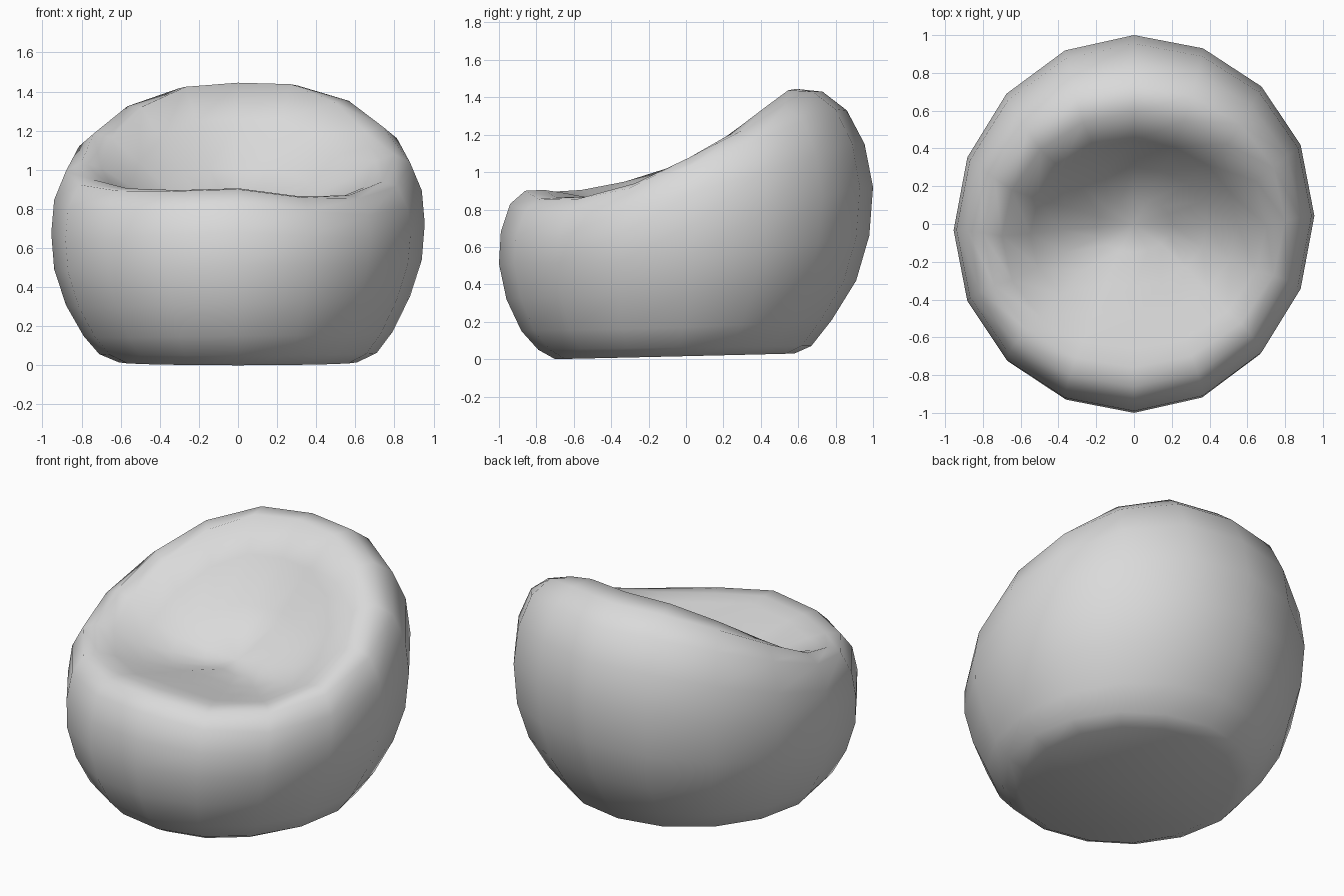
import bpy
import bmesh
import math

default = bpy.data.objects.get("Cube")
if default:
    bpy.data.objects.remove(default, do_unlink=True)

SIDES = 16

# Rings from base to seat: front y, front z, back y, back z, half width, side sag
RINGS = [
    (-.70, .00, .58, .03, .61, 0),
    (-.79, .05, .67, .07, .71, 0),
    (-.88, .15, .78, .21, .79, -.02),
    (-.96, .32, .91, .42, .88, -.04),
    (-1.0, .51, .98, .66, .94, -.07),
    (-.99, .68, 1.0, .92, .955, -.10),
    (-.94, .83, .955, 1.15, .94, -.12),
    (-.86, .90, .86, 1.33, .88, -.10),
    (-.76, .905, .73, 1.43, .80, -.11),
    (-.66, .89, .59, 1.445, .70, -.14),
    (-.50, .86, .44, 1.26, .55, -.13),
    (-.33, .83, .30, 1.00, .39, -.06),
    (-.15, .80, .13, .86, .20, -.01),
]


def add_ring(bm, y_front, z_front, y_back, z_back, half_width, sag):
    """Tilted oval whose sides dip, with the slight twist of a soft bag."""
    verts = []
    # Unevenness grows from none at the base to full at the rim
    slump = min(1, z_front / .3)
    wave = .08 * max(0, (z_front - .5) / .4)
    for i in range(SIDES):
        a = math.tau * i / SIDES
        c, s = math.cos(a), math.sin(a)
        x = half_width * c
        y = (y_front + y_back) / 2 + (y_back - y_front) / 2 * s + .04 * x * abs(c)
        z = (z_front + z_back) / 2 + (z_back - z_front) / 2 * s + sag * c * c
        # Front corners sink, back corners rise, and the bag leans to one side
        z += wave * abs(c) * s + .025 * slump * x
        if s < 0:
            z += wave * x * s
        verts.append(bm.verts.new((x, y, z)))
    return verts


# Bag body: base, bulging sides, rolled rim and hollow seat in one skin
bm = bmesh.new()
rings = [add_ring(bm, *r) for r in RINGS]
for low, high in zip(rings, rings[1:]):
    for i in range(SIDES):
        j = (i + 1) % SIDES
        bm.faces.new((low[i], low[j], high[j], high[i]))

# Flat base
bm.faces.new(list(reversed(rings[0])))

# Lowest point of the seat
center = bm.verts.new((0, 0, .80))
for i in range(SIDES):
    bm.faces.new((rings[-1][i], rings[-1][(i + 1) % SIDES], center))

bmesh.ops.recalc_face_normals(bm, faces=bm.faces)
for face in bm.faces:
    face.smooth = True
mesh = bpy.data.meshes.new("beanbag_chair")
bm.to_mesh(mesh)
bm.free()
chair = bpy.data.objects.new("beanbag_chair", mesh)
bpy.context.collection.objects.link(chair)

# Fabric
fabric = bpy.data.materials.new("light_grey_fabric")
fabric.use_nodes = True
color = (.7, .7, .7, 1)
fabric.diffuse_color = color
fabric.node_tree.nodes["Principled BSDF"].inputs["Base Color"].default_value = color
mesh.materials.append(fabric)
